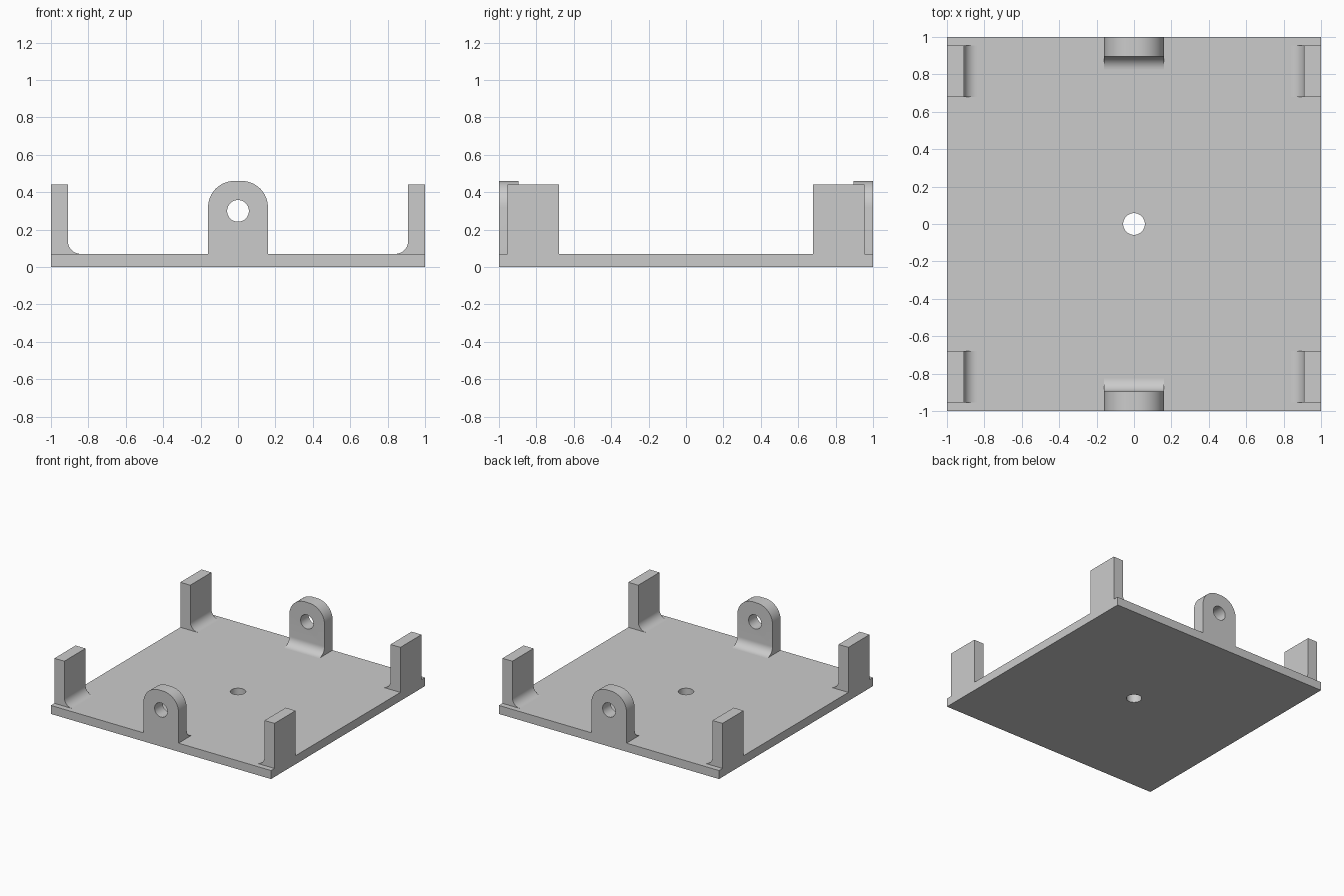
import bpy, bmesh, math

cube = bpy.data.objects.get("Cube")
if cube:
    bpy.data.objects.remove(cube, do_unlink=True)

BASE = 0.07      # plate thickness
FILLET = 0.07    # radius where uprights meet the plate

grey = bpy.data.materials.new("plain grey")
grey.use_nodes = True
colour = (0.6, 0.6, 0.6, 1)
grey.diffuse_color = colour
grey.node_tree.nodes["Principled BSDF"].inputs["Base Color"].default_value = colour


def arc(cx, cy, r, start, end, steps=12):
    angles = [math.radians(start + (end - start) * i / steps) for i in range(steps + 1)]
    return [(cx + r * math.cos(a), cy + r * math.sin(a)) for a in angles]


def prism(name, outline, place, lo, hi):
    """Extrude a 2D outline from lo to hi; place(u, v, w) gives the 3D point."""
    bm = bmesh.new()
    near = [bm.verts.new(place(u, v, lo)) for u, v in outline]
    far = [bm.verts.new(place(u, v, hi)) for u, v in outline]
    bm.faces.new(near)
    bm.faces.new(far)
    n = len(outline)
    for i in range(n):
        j = (i + 1) % n
        bm.faces.new((near[i], near[j], far[j], far[i]))
    bmesh.ops.recalc_face_normals(bm, faces=bm.faces)
    mesh = bpy.data.meshes.new(name)
    bm.to_mesh(mesh)
    bm.free()
    mesh.materials.append(grey)
    obj = bpy.data.objects.new(name, mesh)
    bpy.context.scene.collection.objects.link(obj)
    return obj


def cut(obj, cutter, operation):
    """Apply a boolean and discard the cutter."""
    mod = obj.modifiers.new("cut", 'BOOLEAN')
    mod.operation = operation
    mod.solver = 'EXACT'
    mod.object = cutter
    graph = bpy.context.evaluated_depsgraph_get()
    mesh = bpy.data.meshes.new_from_object(obj.evaluated_get(graph))
    obj.modifiers.clear()
    obj.data = mesh
    bpy.data.objects.remove(cutter, do_unlink=True)


def filleted_wall(thickness, top):
    """Wall section: distance in from the plate edge, and height."""
    foot = arc(thickness + FILLET, BASE + FILLET, FILLET, 270, 180)
    return [(0, BASE)] + foot + [(thickness, top), (0, top)]


def along_z(u, v, w):
    return (u, v, w)


def along_y(u, v, w):
    return (u, w, v)


parts = []

# Base plate with a centre hole
plate = prism("base_plate", [(-1, -1), (1, -1), (1, 1), (-1, 1)], along_z, 0, BASE)
cut(plate, prism("hole_cutter", arc(0, 0, 0.058, 0, 352.5, 47), along_z, -0.1, 0.2), 'DIFFERENCE')
parts.append(plate)

# Four corner posts with filleted inner feet
for sx, side in ((1, "left"), (-1, "right")):
    for sy, end in ((-1, "front"), (1, "back")):
        parts.append(prism(f"{end}_{side}_post", filleted_wall(0.09, 0.44),
                           lambda d, z, y: (sx * (1 - d), sy * y, z), 0.68, 0.955))

# Two rounded lugs with pin holes
arch = ([(-0.16, 0), (0.16, 0)] + arc(0.02, 0.32, 0.14, 0, 90)
        + arc(-0.02, 0.32, 0.14, 90, 180))
for s, end in ((-1, "front"), (1, "back")):
    lug = prism(f"{end}_lug", filleted_wall(0.105, 0.6),
                lambda d, z, x: (x, s * (1 - d), z), -0.3, 0.3)
    cut(lug, prism("arch_cutter", arch, along_y, -1.2, 1.2), 'INTERSECT')
    cut(lug, prism("pin_cutter", arc(0, 0.3, 0.058, 0, 352.5, 47), along_y, -1.2, 1.2), 'DIFFERENCE')
    parts.append(lug)

# Smooth the curved faces, keep the edges sharp
bpy.ops.object.select_all(action='DESELECT')
for obj in parts:
    obj.select_set(True)
bpy.context.view_layer.objects.active = plate
bpy.ops.object.shade_smooth_by_angle(angle=math.radians(30))
